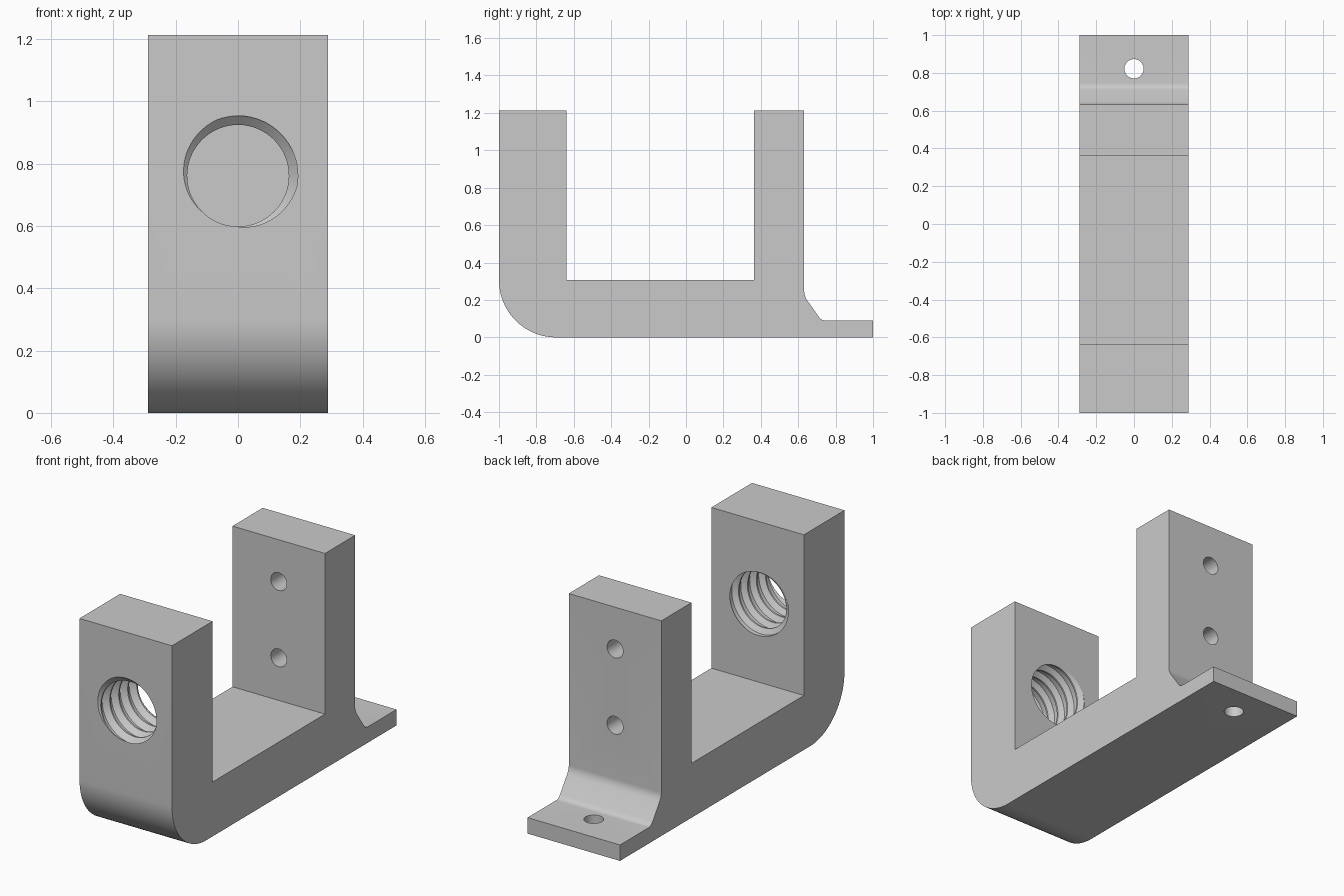
import bpy, bmesh, math
from mathutils import Vector

cube = bpy.data.objects.get("Cube")
if cube:
    bpy.data.objects.remove(cube, do_unlink=True)

W = 0.2885         # half width
HOLE_Z = 0.761     # centre of threaded hole


def make_object(name, bm):
    bmesh.ops.recalc_face_normals(bm, faces=bm.faces)
    mesh = bpy.data.meshes.new(name)
    bm.to_mesh(mesh)
    bm.free()
    obj = bpy.data.objects.new(name, mesh)
    bpy.context.collection.objects.link(obj)
    return obj


def rounded(a, b, c, steps=6):
    """Soft corner at b between points a and c."""
    a, b, c = Vector(a), Vector(b), Vector(c)
    return [tuple(a.lerp(b, t).lerp(b.lerp(c, t), t))
            for t in (i / steps for i in range(steps + 1))]


# Bracket side profile (y, z), extruded across the width
R = 0.305
profile = [(R - 1 - R * math.cos(a), R - R * math.sin(a))
           for a in (math.pi / 2 * i / 24 for i in range(25))]
profile += [(1, 0), (1, 0.09)]
profile += rounded((0.745, 0.09), (0.725, 0.09), (0.71, 0.11))
profile += rounded((0.65, 0.195), (0.632, 0.22), (0.632, 0.245))
profile += [(0.632, 1.213), (0.363, 1.213), (0.363, 0.307),
            (-0.638, 0.307), (-0.638, 1.213), (-1, 1.213)]
bm = bmesh.new()
face = bm.faces.new([bm.verts.new((-W, y, z)) for y, z in profile])
ext = bmesh.ops.extrude_face_region(bm, geom=[face])
bmesh.ops.translate(bm, vec=(2 * W, 0, 0),
                    verts=[v for v in ext["geom"] if isinstance(v, bmesh.types.BMVert)])
bracket = make_object("bracket", bm)


# Threaded cutter: trapezoid thread profile swept along a helix
def thread_cutter(pitch=0.08, minor=0.163, major=0.192, n=64, turns=8):
    bands = [(0.1, minor), (0.22, minor), (0.45, major), (0.78, major)]
    start, phase = -1 - 1.115 * pitch, math.radians(230)
    bm = bmesh.new()
    rows = [(t + f - 1, r) for t in range(turns) for f, r in bands]
    grid = []
    for i in range(n):
        a = phase - 2 * math.pi * i / n
        grid.append([bm.verts.new((r * math.cos(a), start + pitch * (h + i / n),
                                   HOLE_Z + r * math.sin(a))) for h, r in rows])
    for i in range(n):
        shift = len(bands) if i == n - 1 else 0
        nxt = grid[(i + 1) % n]
        for k in range(len(rows) - 1 - shift):
            bm.faces.new((grid[i][k], grid[i][k + 1],
                          nxt[k + 1 + shift], nxt[k + shift]))
    # close both ends with cones
    middle = start + pitch * turns / 2
    low = bm.verts.new((0, start - pitch - 0.15, HOLE_Z))
    high = bm.verts.new((0, start + pitch * turns + 0.15, HOLE_Z))
    for e in [e for e in bm.edges if e.is_boundary]:
        tip = low if e.verts[0].co.y < middle else high
        bm.faces.new((e.verts[0], e.verts[1], tip))
    return make_object("thread_cutter", bm)


# Plain drill cutters
def drill(name, centre, axis, length, radius=0.051):
    bm = bmesh.new()
    bmesh.ops.create_cone(bm, cap_ends=True, segments=40, radius1=radius,
                          radius2=radius, depth=length)
    rot = Vector((0, 0, 1)).rotation_difference(Vector(axis)).to_matrix()
    bmesh.ops.rotate(bm, verts=bm.verts, cent=(0, 0, 0), matrix=rot)
    bmesh.ops.translate(bm, verts=bm.verts, vec=centre)
    return make_object(name, bm)


cutters = [
    thread_cutter(),
    drill("upper_drill", (0, 0.5, 0.977), (0, 1, 0), 0.4, 0.05),
    drill("lower_drill", (0, 0.5, 0.547), (0, 1, 0), 0.4, 0.05),
    drill("tab_drill", (0, 0.822, 0.05), (0, 0, 1), 0.3),
]

# Cut the holes
bpy.ops.object.select_all(action="DESELECT")
bpy.context.view_layer.objects.active = bracket
bracket.select_set(True)
for c in cutters:
    mod = bracket.modifiers.new(c.name, "BOOLEAN")
    mod.operation, mod.solver, mod.object = "DIFFERENCE", "EXACT", c
    bpy.ops.object.modifier_apply(modifier=mod.name)
for c in cutters:
    bpy.data.objects.remove(c, do_unlink=True)

# Grey finish
grey = bpy.data.materials.new("plain_grey")
grey.use_nodes = True
colour = (0.59, 0.59, 0.59, 1)
grey.diffuse_color = colour
grey.node_tree.nodes["Principled BSDF"].inputs["Base Color"].default_value = colour
bracket.data.materials.clear()
bracket.data.materials.append(grey)
bpy.ops.object.shade_smooth_by_angle(angle=math.radians(25))
